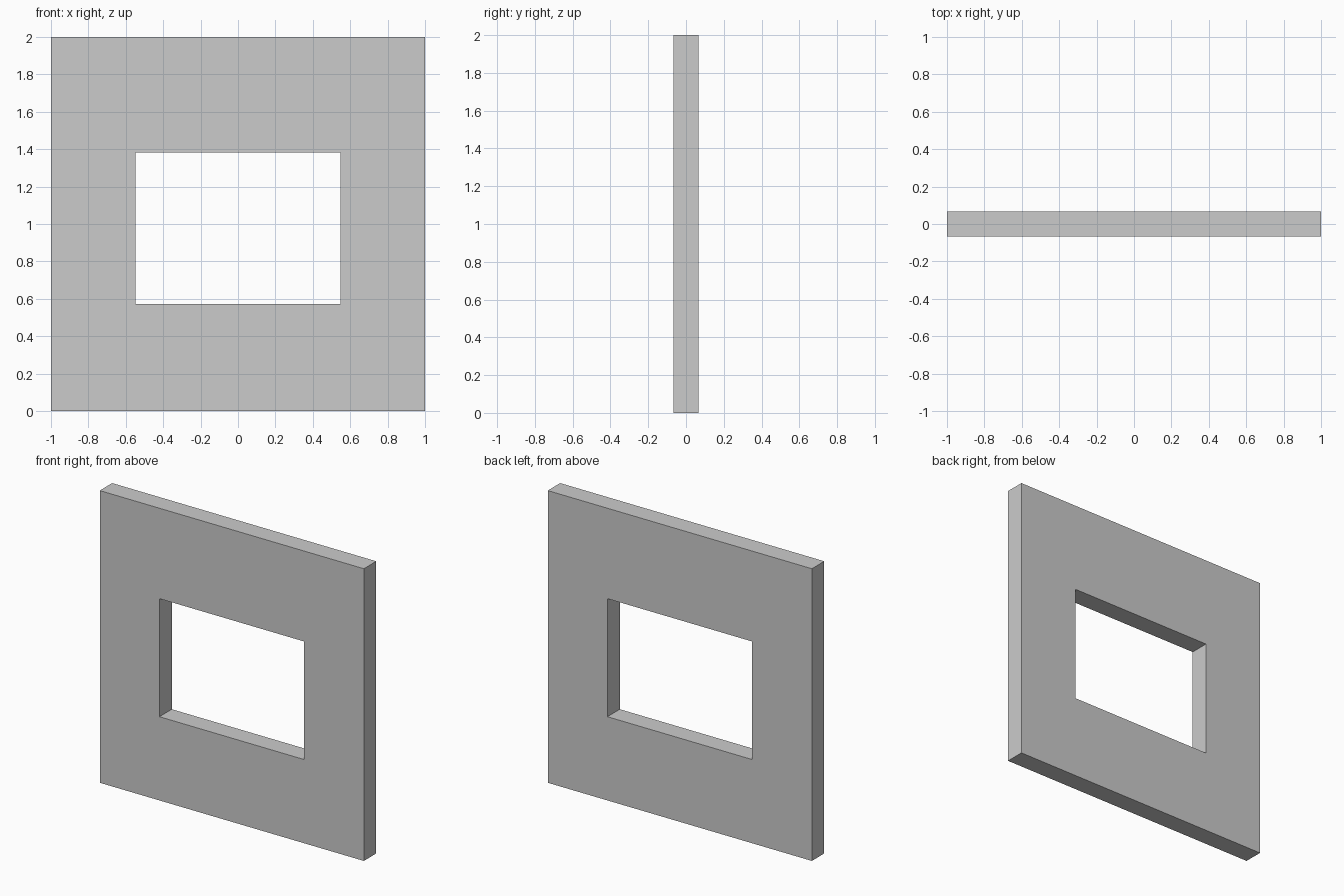
import bpy, bmesh

if "Cube" in bpy.data.objects:
    bpy.data.objects.remove(bpy.data.objects["Cube"])

HALF_THICK = 0.067
OUTER = (-1.0, 1.0, 0.0, 2.0)         # x min, x max, z min, z max
OPENING = (-0.548, 0.548, 0.573, 1.381)


def loop(bm, rect, y):
    x0, x1, z0, z1 = rect
    return [bm.verts.new((x, y, z))
            for x, z in ((x0, z0), (x1, z0), (x1, z1), (x0, z1))]


# Wall panel: four closed strips around the window opening
bm = bmesh.new()
rings = [loop(bm, OUTER, -HALF_THICK), loop(bm, OPENING, -HALF_THICK),
         loop(bm, OPENING, HALF_THICK), loop(bm, OUTER, HALF_THICK)]
for r in range(4):
    a, b = rings[r], rings[(r + 1) % 4]
    for i in range(4):
        j = (i + 1) % 4
        bm.faces.new((a[i], a[j], b[j], b[i]))
bmesh.ops.recalc_face_normals(bm, faces=bm.faces)

mesh = bpy.data.meshes.new("wall_with_window_opening")
bm.to_mesh(mesh)
bm.free()
wall = bpy.data.objects.new("wall_with_window_opening", mesh)
bpy.context.collection.objects.link(wall)
